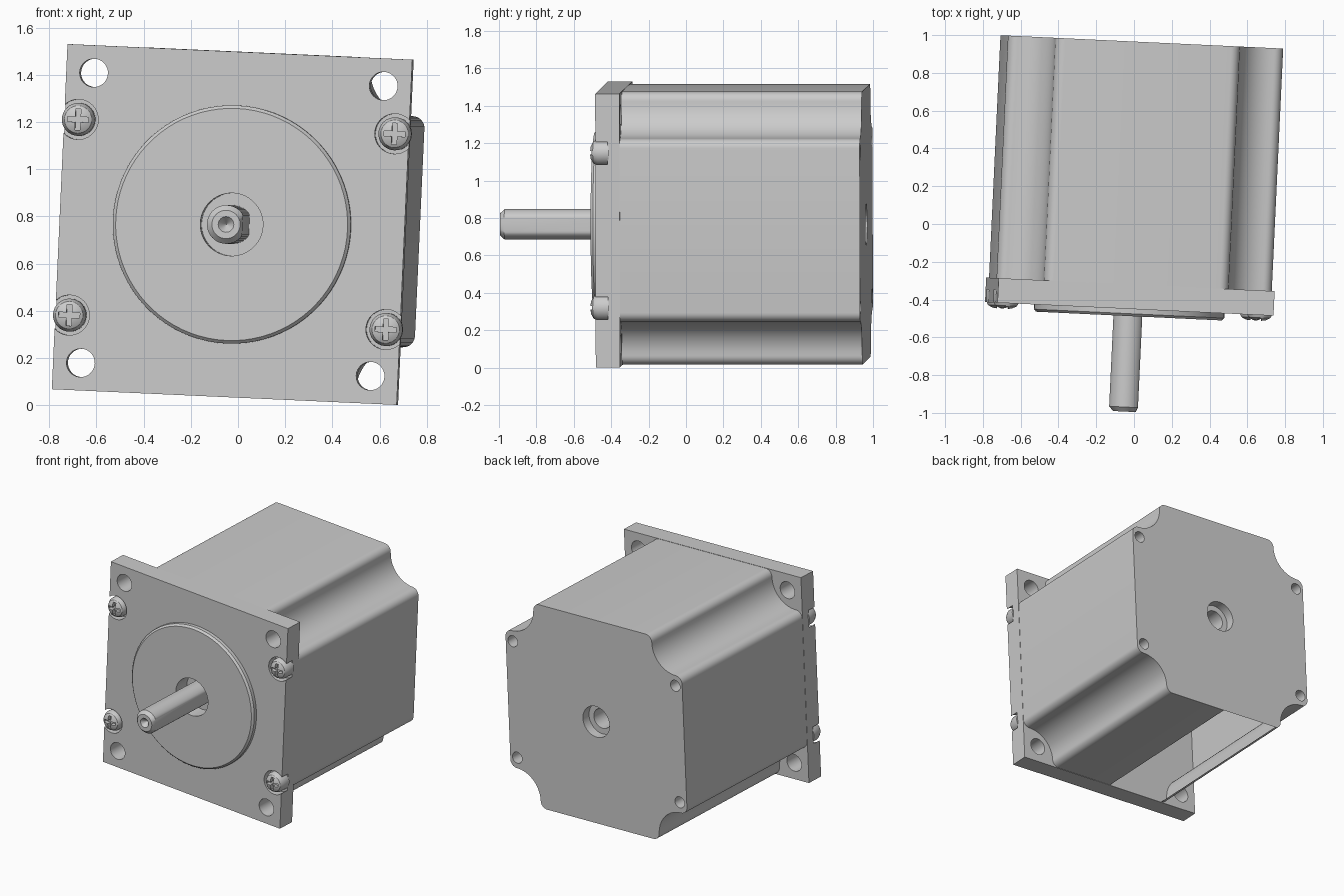
import bpy, bmesh, math
from mathutils import Matrix, Vector

if "Cube" in bpy.data.objects:
    bpy.data.objects.remove(bpy.data.objects["Cube"])

metal = bpy.data.materials.new("light_grey_metal")
metal.diffuse_color = (0.6, 0.6, 0.6, 1)
metal.use_nodes = True
metal.node_tree.nodes["Principled BSDF"].inputs["Base Color"].default_value = metal.diffuse_color


def finish(name, bm):
    bmesh.ops.remove_doubles(bm, verts=bm.verts[:], dist=1e-5)
    bmesh.ops.recalc_face_normals(bm, faces=bm.faces[:])
    me = bpy.data.meshes.new(name)
    bm.to_mesh(me)
    bm.free()
    me.materials.append(metal)
    ob = bpy.data.objects.new(name, me)
    bpy.context.collection.objects.link(ob)
    return ob


def loft(name, rings):
    """Closed solid through a list of rings of points."""
    bm = bmesh.new()
    rows = [[bm.verts.new(p) for p in ring] for ring in rings]
    n = len(rows[0])
    for a, b in zip(rows, rows[1:]):
        for i in range(n):
            bm.faces.new((a[i], a[(i + 1) % n], b[(i + 1) % n], b[i]))
    bm.faces.new(rows[0])
    bm.faces.new(rows[-1])
    return finish(name, bm)


def lathe(name, profile, x=0, z=0, seg=48):
    """Turned part around the y direction; profile is (radius, y)."""
    rings = []
    for r, y in profile:
        r = max(r, 0.001)
        rings.append([(x + r * math.cos(2 * math.pi * i / seg), y,
                       z + r * math.sin(2 * math.pi * i / seg)) for i in range(seg)])
    return loft(name, rings)


def box(name, centre, size):
    bm = bmesh.new()
    bmesh.ops.create_cube(bm, size=1)
    bmesh.ops.scale(bm, vec=size, verts=bm.verts[:])
    bmesh.ops.translate(bm, vec=centre, verts=bm.verts[:])
    return finish(name, bm)


def cut(ob, cutter):
    mod = ob.modifiers.new("cut", 'BOOLEAN')
    mod.operation = 'DIFFERENCE'
    mod.solver = 'EXACT'
    mod.object = cutter
    bpy.context.view_layer.objects.active = ob
    bpy.ops.object.modifier_apply(modifier=mod.name)
    bpy.data.objects.remove(cutter)


def cyl(r, y0, y1, x=0, z=0, seg=32):
    return lathe("cutter", [(r, y0), (r, y1)], x, z, seg)


def arc(cx, cz, r, a0, a1, n=8):
    return [(cx + r * math.cos(math.radians(a0 + (a1 - a0) * i / n)),
             cz + r * math.sin(math.radians(a0 + (a1 - a0) * i / n))) for i in range(n + 1)]


CORNERS = [(sx, sz) for sx in (-1, 1) for sz in (-1, 1)]
HALF = 0.73
SX, SZ = 0.672, 0.415      # screw offsets

# Motor body: square with a scooped, filleted groove along each corner
corner = (arc(0.44, 0.68, 0.05, 90, 0) + arc(0.68, 0.68, 0.19, 180, 270, 14)[1:]
          + arc(0.68, 0.44, 0.05, 90, 0)[1:])
outline = []
for k in range(4):
    outline += corner
    corner = [(z, -x) for x, z in corner]
    if k == 1:
        outline.append((0, -HALF))
body = loft("motor_body", [[(x, y, z) for x, z in outline] for y in (-0.32, 0.965)])
cut(body, cyl(0.11, 0.90, 1.1, seg=48))
cut(body, cyl(0.07, 0.75, 1.1))
for sx, sz in CORNERS:
    cut(body, cyl(0.04, 0.88, 1.1, sx * SX, sz * SZ, 20))
# The underside is open on the left half
bm = bmesh.new()
bm.from_mesh(body.data)
open_faces = [f for f in bm.faces
              if f.normal.z < -0.99 and f.calc_center_median().x < -0.05
              and f.calc_center_median().z < -HALF + 0.001 and f.calc_area() > 0.1]
bmesh.ops.delete(bm, geom=open_faces, context='FACES')
bm.to_mesh(body.data)
bm.free()

# Mounting plate with corner holes and screw recesses
plate = box("mounting_plate", (0, -0.385, 0), (2 * HALF + 0.004, 0.13, 2 * HALF + 0.004))
for sx, sz in CORNERS:
    cut(plate, cyl(0.06, -0.6, -0.2, sx * 0.615, sz * 0.615))
    cut(plate, cyl(0.085, -0.6, -0.385, sx * SX, sz * SZ))
cut(plate, cyl(0.133, -0.6, -0.37, seg=48))

# Raised centring disc with the bearing bore
pilot = lathe("centring_disc", [(0.505, -0.44), (0.505, -0.475), (0.492, -0.488)], seg=80)
cut(pilot, cyl(0.133, -0.6, -0.3, seg=48))

# Shaft with chamfered tip, centre drilling and a flat on one side
shaft = lathe("shaft", [(0, -0.955), (0.033, -0.994), (0.06, -0.994),
                        (0.082, -0.97), (0.082, -0.36)])
for v in shaft.data.vertices:
    v.co.x = min(v.co.x, 0.069)

# Cross-head screws
for i, (sx, sz) in enumerate(CORNERS):
    x, z = sx * SX, sz * SZ
    screw = lathe("screw_%d" % (i + 1),
                  [(0, -0.482), (0.035, -0.477), (0.058, -0.464), (0.07, -0.44),
                   (0.07, -0.38)], x, z, 32)
    cut(screw, box("cutter", (x, -0.48, z), (0.09, 0.06, 0.022)))
    cut(screw, box("cutter", (x, -0.48, z), (0.022, 0.06, 0.09)))

# Smooth shading, then the slight tilt of the whole motor
tilt = (Matrix.Translation(Vector((-0.004, 0, 0.766)))
        @ Matrix.Rotation(math.radians(-2.7), 4, 'Z')
        @ Matrix.Rotation(math.radians(2.6), 4, 'Y'))
for ob in bpy.context.collection.objects:
    ob.data.transform(tilt)
    bpy.ops.object.select_all(action='DESELECT')
    ob.select_set(True)
    bpy.context.view_layer.objects.active = ob
    bpy.ops.object.shade_smooth_by_angle(angle=math.radians(30))
